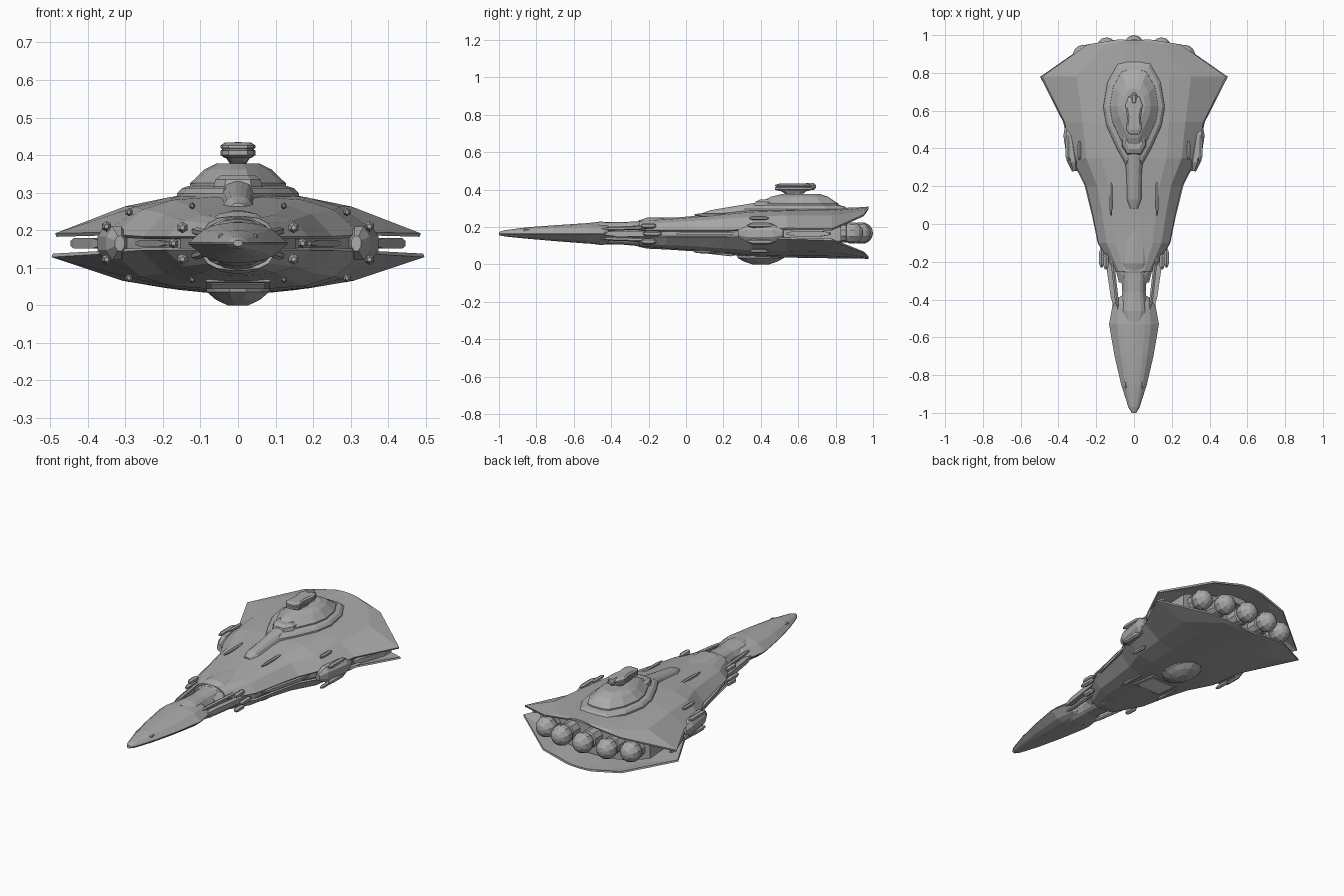
import bpy, bmesh, math
from mathutils import Matrix, Vector

if "Cube" in bpy.data.objects:
    bpy.data.objects.remove(bpy.data.objects["Cube"])


def material(name, rgb):
    m = bpy.data.materials.new(name)
    m.use_nodes = True
    m.diffuse_color = (*rgb, 1)
    m.node_tree.nodes["Principled BSDF"].inputs["Base Color"].default_value = (*rgb, 1)
    return m


GREY = material("hull grey", (0.4, 0.4, 0.4))
PALE = material("hangar white", (0.9, 0.9, 0.9))


def finish(name, bm, mat=GREY):
    bmesh.ops.recalc_face_normals(bm, faces=bm.faces)
    me = bpy.data.meshes.new(name)
    bm.to_mesh(me)
    bm.free()
    me.materials.append(mat)
    ob = bpy.data.objects.new(name, me)
    bpy.context.collection.objects.link(ob)
    return ob


def loft(name, rings, closed=True):
    """Skin a row of equal-length point rings; closed ones get end caps."""
    bm = bmesh.new()
    rows = [[bm.verts.new(p) for p in r] for r in rings]
    n = len(rows[0])
    for a, b in zip(rows, rows[1:]):
        for i in range(n if closed else n - 1):
            j = (i + 1) % n
            bm.faces.new((a[i], a[j], b[j], b[i]))
    if closed:
        bm.faces.new(rows[0])
        bm.faces.new(rows[-1])
    return finish(name, bm)


def half(y, w, edge, top, bulge=0.0):
    """Cross-section arc from +x edge over the ridge to the -x edge."""
    shape = [(1, 0), (0.62 + bulge, 0.66), (0.38 + bulge, 0.87 + bulge / 4), (0.14, 1)]
    right = [(w * fx, y, edge + fz * (top - edge)) for fx, fz in shape]
    return right + [(-x, yy, z) for x, yy, z in reversed(right)]


def section(y, w, eu, el, top, bot, bulge=0.0):
    return half(y, w, eu, top, bulge) + half(y, w, el, bot, bulge)[::-1]


def tiers(name, outline, cy, levels):
    """Stack a mirrored plan outline at (z, scale) levels."""
    plan = outline + [(-x, y) for x, y in reversed(outline)]
    return loft(name, [[(x * s, cy + (y - cy) * s, z) for x, y in plan] for z, s in levels])


def pod(name, a, b, r, sides=6, flat=1.0):
    """Tapered pod running from a to b."""
    a, b = Vector(a), Vector(b)
    d = b - a
    u = d.normalized().cross(Vector((0, 0, 1))).normalized()
    v = u.cross(d.normalized())
    angles = [2 * math.pi * (i + 0.5) / sides for i in range(sides)]
    return loft(name, [[a + d * t + u * (r * s * math.cos(k)) + v * (r * s * flat * math.sin(k))
                        for k in angles] for t, s in ((0, 0.45), (0.2, 1), (0.8, 1), (1, 0.45))])


def pair(name, a, b, r, **kw):
    for side, s in (("left", 1), ("right", -1)):
        pod(f"{side}_{name}", (s * a[0], *a[1:]), (s * b[0], *b[1:]), r, **kw)


# Upper and lower hull shells, flaring into swept stern wings
stations = [  # y, width, upper edge, lower edge, top, bottom, bulge
    (-0.25, 0.10, 0.18, 0.15, 0.232, 0.098, 0.15),
    (-0.10, 0.185, 0.18, 0.15, 0.242, 0.085, 0.15),
    (0.05, 0.215, 0.18, 0.15, 0.255, 0.075, 0.15),
    (0.20, 0.25, 0.18, 0.15, 0.27, 0.06, 0.15),
    (0.35, 0.325, 0.185, 0.145, 0.285, 0.047, 0.15),
    (0.54, 0.365, 0.19, 0.14, 0.293, 0.042, 0.12),
    (0.78, 0.485, 0.187, 0.133, 0.295, 0.038, 0),
    (0.95, 0.245, 0.262, 0.065, 0.302, 0.036, 0),
    (0.975, 0.08, 0.295, 0.04, 0.305, 0.035, 0),
]
upper = loft("upper_hull", [half(y, w, eu, t, b) for y, w, eu, el, t, bo, b in stations], False)
lower = loft("lower_hull", [half(y, w * 1.02, el, bo, b) for y, w, eu, el, t, bo, b in stations], False)
for ob in (upper, lower):
    m = ob.modifiers.new("thickness", "SOLIDIFY")
    m.thickness = 0.01
    m.offset = 0

# Inner core filling the trench between the shells
core = [section(-0.31, 0.08, 0.18, 0.15, 0.215, 0.115)]
core += [section(y, w * 0.95, eu, el, t - 0.012, bo + 0.012, b)
         for y, w, eu, el, t, bo, b in stations[:6]]
core.append(section(0.83, 0.35, 0.2, 0.125, 0.28, 0.055))
loft("hull_core", core)

# Spear-shaped bow
loft("bow", [section(y, w, 0.167, 0.163, t, b, 0.06) for y, w, t, b in (
    (-1.0, 0.012, 0.173, 0.157), (-0.97, 0.03, 0.183, 0.15), (-0.85, 0.068, 0.199, 0.138),
    (-0.7, 0.103, 0.21, 0.125), (-0.53, 0.132, 0.221, 0.112), (-0.42, 0.112, 0.216, 0.112),
    (-0.38, 0.07, 0.2, 0.13))])

# Neck joining bow and hull, with a raised collar
loft("neck", [section(y, w, 0.185, 0.145, t, b, 0.12) for y, w, t, b in (
    (-0.52, 0.055, 0.222, 0.112), (-0.46, 0.075, 0.229, 0.105), (-0.36, 0.062, 0.226, 0.108),
    (-0.27, 0.068, 0.23, 0.1), (-0.2, 0.09, 0.236, 0.092))])
loft("neck_collar", [section(y, w, 0.185, 0.145, t, b, 0.12) for y, w, t, b in (
    (-0.26, 0.07, 0.232, 0.098), (-0.21, 0.098, 0.25, 0.085), (-0.1, 0.095, 0.252, 0.08),
    (0.02, 0.07, 0.252, 0.08))])
pair("neck_strut", (0.1, -0.45, 0.165), (0.15, -0.1, 0.165), 0.02, sides=4)
pair("upper_neck_rail", (0.085, -0.46, 0.19), (0.12, -0.14, 0.2), 0.011)
pair("lower_neck_rail", (0.085, -0.46, 0.14), (0.12, -0.14, 0.13), 0.011)

# Superstructure: stepped citadel with a forward spine
plan = [(0.04, 0.31), (0.09, 0.40), (0.145, 0.52), (0.162, 0.62), (0.14, 0.75),
        (0.085, 0.85), (0.04, 0.865)]
tiers("citadel_base", plan, 0.62, [(0.25, 1.03), (0.298, 1.0), (0.312, 0.92), (0.318, 0.8)])
tiers("citadel_upper", plan, 0.63, [(0.3, 0.8), (0.325, 0.79), (0.338, 0.7), (0.362, 0.55),
                                   (0.377, 0.36)])
loft("citadel_spine", [section(y, w, 0.262, 0.25, t, 0.24, 0.1) for y, w, t in (
    (0.08, 0.02, 0.272), (0.13, 0.042, 0.29), (0.26, 0.048, 0.312), (0.36, 0.06, 0.328),
    (0.46, 0.08, 0.338))])
deck = [(0.03, 0.38), (0.055, 0.42), (0.05, 0.52), (0.02, 0.54)]
tiers("citadel_step", deck, 0.46, [(0.31, 1.2), (0.335, 1.1), (0.347, 0.8)])

# Command bridge on its stalk
head = [(0.025, 0.475), (0.042, 0.5), (0.036, 0.56), (0.047, 0.63), (0.03, 0.675)]
tiers("bridge_stalk", head, 0.58, [(0.36, 0.45), (0.38, 0.5), (0.4, 0.8)])
tiers("bridge_head", head, 0.58, [(0.392, 0.75), (0.4, 1), (0.412, 1), (0.414, 0.92),
                                  (0.417, 0.92), (0.419, 1), (0.426, 0.98), (0.433, 0.75)])
pod("bridge_sensor", (0, 0.63, 0.417), (0, 0.695, 0.417), 0.02, sides=8)

# Belly dome and hangar bay
ring = [(math.sin(k), -1.5 * math.cos(k)) for k in
        (math.pi * (i + 0.5) / 6 for i in range(6))]
dome = [(x * 0.09, 0.4 + y * 0.09) for x, y in ring]
tiers("belly_dome", dome, 0.4, [(0.06, 1), (0.035, 0.95), (0.015, 0.68), (0.0, 0.32)])


def slab(name, w, y0, y1, z0, z1, thick, mat):
    bm = bmesh.new()
    low = [bm.verts.new(p) for p in ((-w, y0, z0), (w, y0, z0), (w, y1, z1), (-w, y1, z1))]
    face = bm.faces.new(low)
    out = bmesh.ops.extrude_face_region(bm, geom=[face])
    for v in out["geom"]:
        if isinstance(v, bmesh.types.BMVert):
            v.co.z += thick
    return finish(name, bm, mat)


slab("hangar_frame", 0.085, 0.10, 0.26, 0.062, 0.044, 0.02, GREY)
slab("hangar_opening", 0.072, 0.12, 0.24, 0.057, 0.0435, 0.006, PALE)

# Five faceted engines set in the stern
for i, (x, y) in enumerate(((-0.27, 0.89), (-0.145, 0.93), (0, 0.942), (0.145, 0.93), (0.27, 0.89))):
    bm = bmesh.new()
    bmesh.ops.create_uvsphere(bm, u_segments=10, v_segments=7, radius=0.058)
    bmesh.ops.rotate(bm, verts=bm.verts, matrix=Matrix.Rotation(math.pi / 2, 3, "X"))
    bmesh.ops.translate(bm, verts=bm.verts, vec=(x, y, 0.168))
    finish(f"engine_{i + 1}", bm)
    pod(f"engine_mount_{i + 1}", (x, 0.78, 0.168), (x, y - 0.015, 0.168), 0.05, sides=10)

# Side sponsons and trench ribs
pair("sponson", (0.315, 0.28, 0.165), (0.352, 0.52, 0.165), 0.032, sides=8, flat=1.5)
pair("trench_rib", (0.19, -0.05, 0.165), (0.27, 0.27, 0.165), 0.012, sides=4)
pair("stern_rib", (0.36, 0.54, 0.165), (0.44, 0.77, 0.165), 0.02, sides=4)

# Gun turrets and deck fittings
for name, x, y, z, length, r in (
        ("upper_flank_gun", 0.29, 0.39, 0.248, 0.1, 0.011),
        ("lower_flank_gun", 0.29, 0.39, 0.072, 0.1, 0.011),
        ("upper_side_gun", 0.35, 0.4, 0.21, 0.14, 0.014),
        ("lower_side_gun", 0.35, 0.4, 0.122, 0.14, 0.014),
        ("deck_rail", 0.122, 0.14, 0.265, 0.19, 0.009),
        ("keel_rail", 0.122, 0.14, 0.068, 0.19, 0.009),
        ("upper_fork_gun", 0.148, -0.2, 0.207, 0.08, 0.015),
        ("lower_fork_gun", 0.148, -0.2, 0.123, 0.08, 0.015),
        ("mid_fork_gun", 0.172, -0.18, 0.165, 0.1, 0.014),
        ("bow_gun", 0.045, -0.85, 0.184, 0.04, 0.008)):
    pair(name, (x, y - length / 2, z), (x, y + length / 2, z), r)
